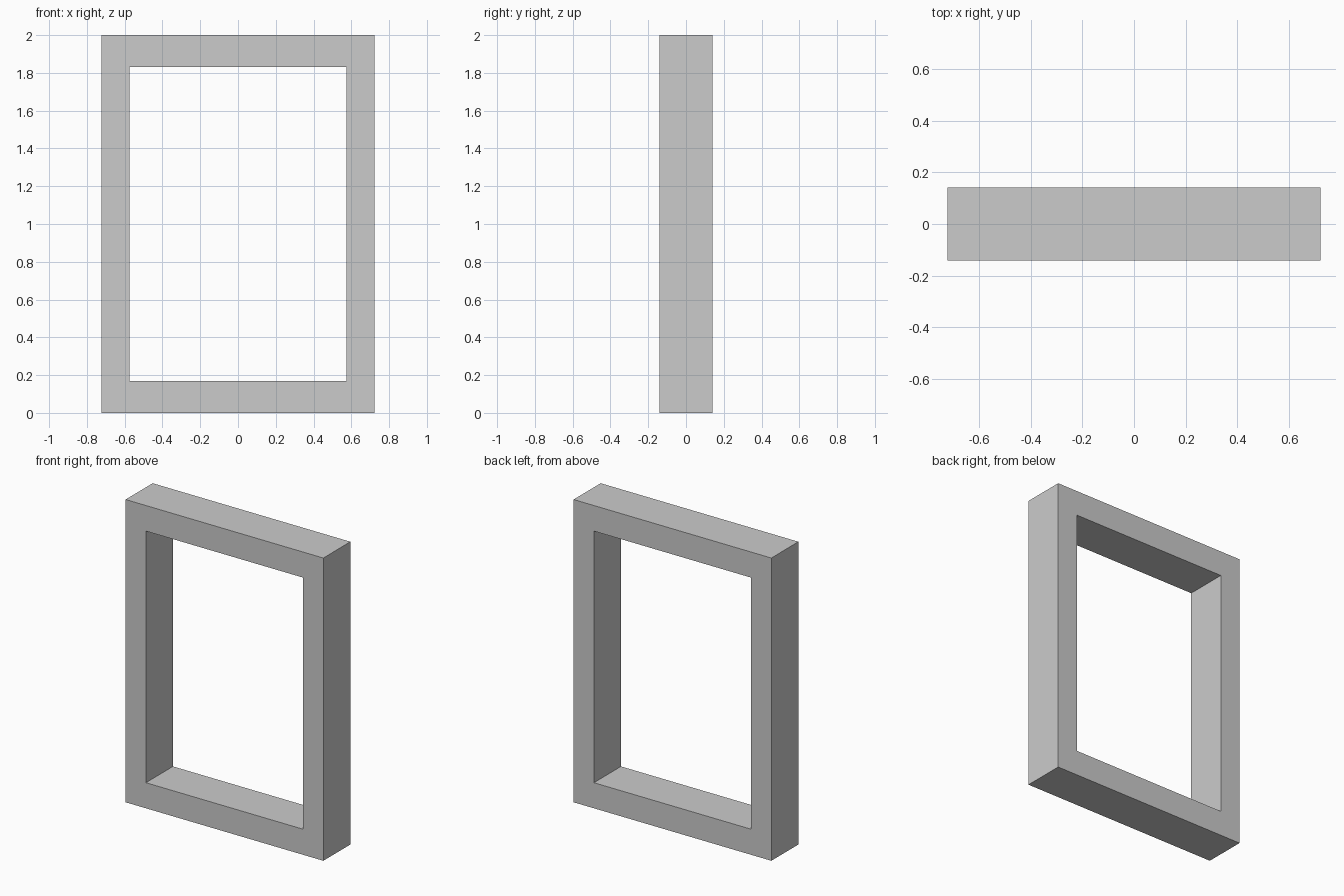
import bpy, bmesh

if "Cube" in bpy.data.objects:
    bpy.data.objects.remove(bpy.data.objects["Cube"])

HALF_DEPTH = 0.141


def rectangle(bm, half_width, z_low, z_high):
    """Four corners of an upright rectangle on the front plane."""
    corners = [(-half_width, z_low), (half_width, z_low),
               (half_width, z_high), (-half_width, z_high)]
    return [bm.verts.new((x, -HALF_DEPTH, z)) for x, z in corners]


# Frame: a flat rectangular ring, extruded from front to back
bm = bmesh.new()
outer = rectangle(bm, 0.7225, 0.0, 2.0)
inner = rectangle(bm, 0.574, 0.169, 1.831)
ring = []
for i in range(4):
    j = (i + 1) % 4
    ring.append(bm.faces.new((outer[i], outer[j], inner[j], inner[i])))

result = bmesh.ops.extrude_face_region(bm, geom=ring, use_keep_orig=True)
back = [v for v in result["geom"] if isinstance(v, bmesh.types.BMVert)]
bmesh.ops.translate(bm, verts=back, vec=(0, 2 * HALF_DEPTH, 0))
bmesh.ops.recalc_face_normals(bm, faces=bm.faces)

mesh = bpy.data.meshes.new("window_frame")
bm.to_mesh(mesh)
bm.free()
frame = bpy.data.objects.new("window_frame", mesh)
bpy.context.collection.objects.link(frame)
